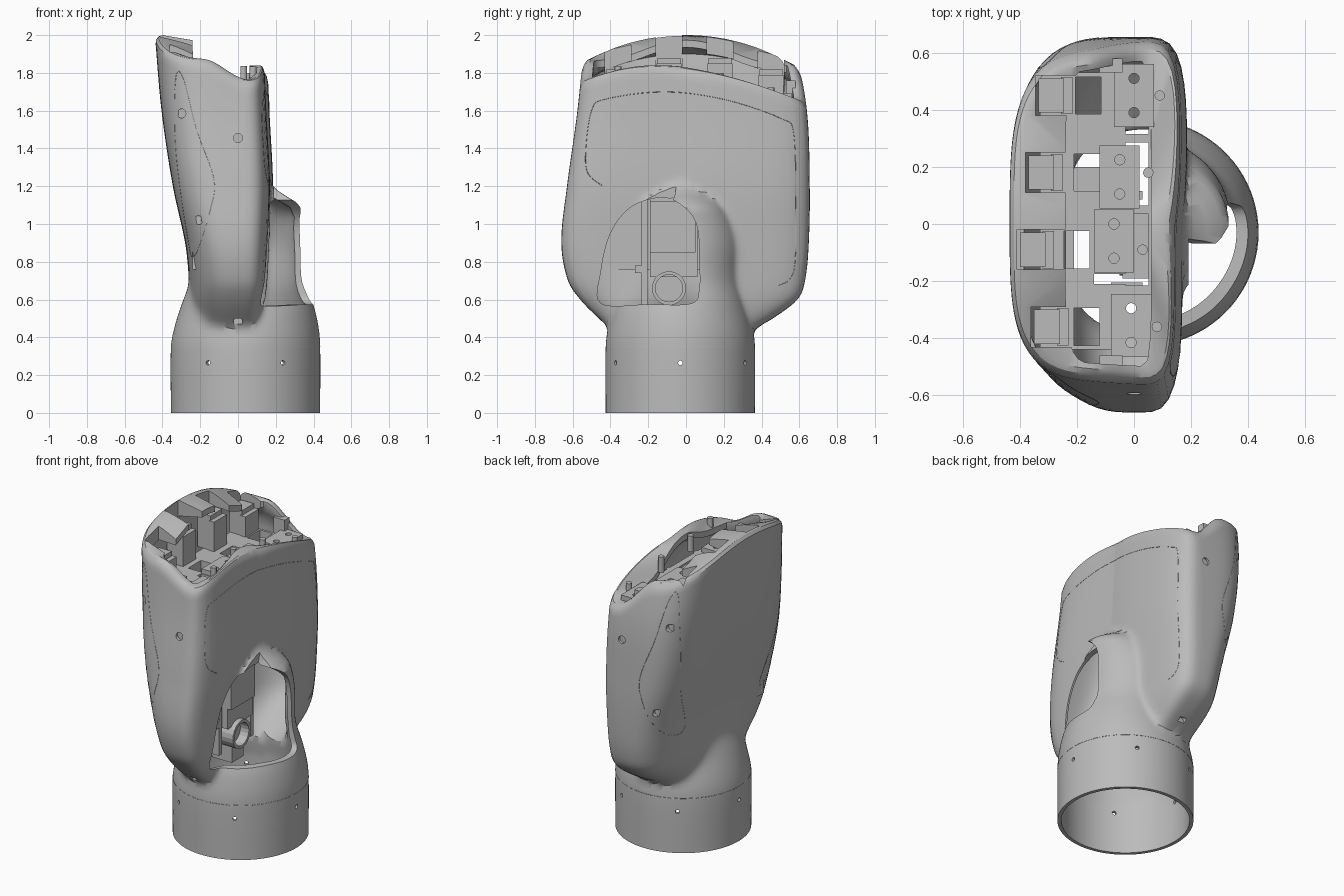
import bpy, bmesh, math
from mathutils import Vector, Matrix

if "Cube" in bpy.data.objects:
    bpy.data.objects.remove(bpy.data.objects["Cube"])

grey = bpy.data.materials.new("plain_grey")
grey.use_nodes = True
grey.diffuse_color = (0.5, 0.5, 0.5, 1)
grey.node_tree.nodes["Principled BSDF"].inputs["Base Color"].default_value = (0.5, 0.5, 0.5, 1)


def finish(name, bm):
    bmesh.ops.recalc_face_normals(bm, faces=bm.faces)
    me = bpy.data.meshes.new(name)
    bm.to_mesh(me)
    bm.free()
    me.materials.append(grey)
    ob = bpy.data.objects.new(name, me)
    bpy.context.collection.objects.link(ob)
    return ob


def activate(ob):
    bpy.ops.object.select_all(action='DESELECT')
    ob.select_set(True)
    bpy.context.view_layer.objects.active = ob


def add_box(bm, lo, hi):
    lo, hi = Vector(lo), Vector(hi)
    mat = Matrix.Translation((lo + hi) / 2) @ Matrix.Diagonal((*(hi - lo), 1))
    bmesh.ops.create_cube(bm, size=1, matrix=mat)


def add_rod(bm, centre, axis, r, length):
    rot = Vector(axis).to_track_quat('Z', 'Y').to_matrix().to_4x4()
    bmesh.ops.create_cone(bm, cap_ends=True, segments=20, radius1=r, radius2=r,
                          depth=length, matrix=Matrix.Translation(centre) @ rot)


def add_prism_x(bm, outline, x0, x1):
    near = [bm.verts.new((x0, y, z)) for y, z in outline]
    far = [bm.verts.new((x1, y, z)) for y, z in outline]
    bm.faces.new(near)
    bm.faces.new(far[::-1])
    for i in range(len(near)):
        bm.faces.new((near[i - 1], far[i - 1], far[i], near[i]))


def cut(target, bm, name):
    cutter = finish(name, bm)
    cutter.hide_render = True
    activate(target)
    mod = target.modifiers.new(name, 'BOOLEAN')
    mod.operation, mod.solver, mod.object = 'DIFFERENCE', 'MANIFOLD', cutter
    bpy.ops.object.modifier_apply(modifier=mod.name)
    bpy.data.objects.remove(cutter)


def sample(table, z):
    """Smooth interpolation of table rows keyed by height."""
    z = min(max(z, table[0][0]), table[-1][0])
    i = max(k for k in range(len(table) - 1) if table[k][0] <= z)
    a, b = table[i], table[i + 1]
    p, q = table[max(i - 1, 0)], table[min(i + 2, len(table) - 1)]
    h = b[0] - a[0]
    t = (z - a[0]) / h
    out = []
    for k in range(1, len(a)):
        m0 = (b[k] - p[k]) / (b[0] - p[0]) * h
        m1 = (q[k] - a[k]) / (q[0] - a[0]) * h
        out.append((2*t**3 - 3*t**2 + 1)*a[k] + (t**3 - 2*t**2 + t)*m0
                   + (3*t**2 - 2*t**3)*b[k] + (t**3 - t**2)*m1)
    return out


def smooth(t):
    t = min(max(t, 0), 1)
    return t * t * (3 - 2 * t)


# Palm section: height, y min, y max, x back, x palm
PALM = [(.35, .2, .2, .15, .08), (.45, .39, .37, .2, .1), (.5, .46, .46, .22, .12),
        (.6, .56, .59, .245, .14), (.7, .625, .63, .255, .15), (.9, .66, .65, .28, .16),
        (1.2, .63, .655, .345, .17), (1.6, .575, .64, .405, .15), (2, .535, .57, .44, .135)]
# Wrist and thumb mound section: height, centre x, centre y, radius
WRIST = [(0, .04, -.03, .395), (.35, .04, -.03, .395), (.45, .045, -.03, .382), (.57, .05, -.03, .35),
         (.7, .05, -.01, .3), (.9, .055, .01, .28), (1.02, .08, 0, .25), (1.1, .1, -.03, .225),
         (1.17, .06, -.03, .16), (1.23, .04, -.02, .12), (1.3, .03, 0, .1)]


def egg(a, back, front, y0, y1, n):
    c, s = math.cos(a), math.sin(a)
    return ((abs(c) / (front if c > 0 else back))**n + (abs(s) / (y1 if s > 0 else y0))**n)**(-1 / n)


def radius(a, z):
    c, s = math.cos(a), math.sin(a)
    cx, cy, r = sample(WRIST, z)
    d = c * cx + s * cy
    wrist = d + math.sqrt(max(d*d + r*r - cx*cx - cy*cy, 0))
    if z < .36:
        return wrist
    y0, y1, back, front = sample(PALM, z)
    n = 4.5 if c > 0 else 2.5 + 1.5 * smooth((z - .5) / .9)
    palm = egg(a, back, front + .02 * max(s, 0), y0, y1, n)
    return (palm**20 + wrist**20)**(1 / 20)


def inner_radius(a, z):
    if z < .38:
        return radius(a, z) - .022
    return min(radius(a, z + d) for d in (-.03, -.015, 0, .03)) - .028


def top_height(a):
    r = radius(a, 1.8)
    x, y = r * math.cos(a), r * math.sin(a)
    back = 2 - .42 * y * y
    front = 1.84 - (.6 if y < -.2 else .28) * (y + .2)**2
    return back + (front - back) * smooth((x + .2) / .26)


# Hollow shell: up the outside, over the rim, down the inside
bm = bmesh.new()
COLS, ROWS = 128, 60
columns = []
for j in range(COLS):
    a = 2 * math.pi * j / COLS
    zt = top_height(a)
    path = []
    for i in range(ROWS):
        z = (zt - .05) * i / (ROWS - 1)
        path.append((radius(a, z), z))
    r = radius(a, zt)
    for k in (1, 2, 3):
        b = k * math.pi / 6
        path.append((r - .04 * (1 - math.cos(b)), zt - .05 + .05 * math.sin(b)))
    lip = min(egg(a, .24, .06, .5, .57, 6), r - .06)
    drop = .025 * max(-math.cos(a), 0)
    path += [(lip, zt - .002 - drop), (lip, zt - .04 - drop), (r - .035, zt - .1)]
    for i in range(34, -1, -1):
        z = (zt - .15) * i / 34
        path.append((inner_radius(a, z), z))
    columns.append([bm.verts.new((p * math.cos(a), p * math.sin(a), z)) for p, z in path])
for j in range(COLS):
    u, v = columns[j], columns[(j + 1) % COLS]
    for i in range(len(u)):
        k = (i + 1) % len(u)
        bm.faces.new((u[i], v[i], v[k], u[k]))
shell = finish("palm_and_wrist_shell", bm)
bpy.context.view_layer.update()


# Seam lines laid onto the shell
def seam(name, rays, cyclic=True):
    hits = []
    for o, d in rays:
        ok, loc, _, _ = shell.ray_cast(Vector(o), Vector(d))
        if ok:
            hits.append(loc)
    cu = bpy.data.curves.new(name, 'CURVE')
    cu.dimensions, cu.bevel_depth, cu.bevel_resolution = '3D', .0015, 0
    sp = cu.splines.new('POLY')
    sp.points.add(len(hits) - 1)
    for p, h in zip(sp.points, hits):
        p.co = (*h, 1)
    sp.use_cyclic_u = cyclic
    cu.materials.append(grey)
    bpy.context.collection.objects.link(bpy.data.objects.new(name, cu))


def dense(pts, cyclic=True, n=6):
    out = []
    m = len(pts)
    for i in range(m if cyclic else m - 1):
        ids = [(i + k) % m if cyclic else min(max(i + k, 0), m - 1) for k in (-1, 0, 1, 2)]
        p, a, b, q = (Vector(pts[k]) for k in ids)
        for s in range(n):
            t = s / n
            out.append(a + (b - p) * t / 2 + (2*p - 5*a + 4*b - q) * t*t / 2 + (3*a - p - 3*b + q) * t**3 / 2)
    return out


leaf = [(-.33, 1.77), (-.29, 1.77), (-.22, 1.5), (-.13, 1.25), (-.14, 1.1), (-.23, .83), (-.27, .95), (-.33, 1.4)]
for side, label in ((-1, "front"), (1, "rear")):
    seam(label + "_side_panel_seam", [((x, side * 2, z), (0, -side, 0)) for x, z in dense(leaf)])
pad = [(-.44, 1.2), (-.52, 1.27), (-.53, 1.4), (-.5, 1.6), (-.43, 1.66), (-.12, 1.7), (.2, 1.66),
       (.5, 1.56), (.57, 1.48), (.58, 1.1), (.57, .75), (.48, .67)]
seam("palm_pad_seam", [((2, y, z), (-1, 0, 0)) for y, z in dense(pad, False)], False)
turns = [2 * math.pi * k / 90 for k in range(90)]
seam("wrist_seam", [((2 * math.cos(a), 2 * math.sin(a), .35), (-math.cos(a), -math.sin(a), 0)) for a in turns])

# Thumb opening
bm = bmesh.new()
opening = [(-.45, .58), (-.45, .75), (-.4, .95), (-.29, 1.09), (-.12, 1.14), (0, 1.08), (.06, .98),
           (.07, .8), (.07, .66), (.03, .58), (-.2, .575)]
add_prism_x(bm, dense(opening), .04, .6)
cut(shell, bm, "thumb_opening_cutter")
bm = bmesh.new()
add_prism_x(bm, [(-.36, .95), (-.28, 1.16), (-.04, 1.26), (-.06, 1.15), (-.12, 1), (-.2, .9)], .19, .6)
cut(shell, bm, "thumb_hood_cutter")

# Screw holes and finger notches
FINGERS = (.45, .18, -.09, -.36)
BACKS = (-.345, -.38, -.41, -.36)
bm = bmesh.new()
for k in range(6):
    a = k * math.pi / 3
    d = Vector((math.cos(a), math.sin(a), 0))
    add_rod(bm, Vector((.04, -.03, .265)) + d * .39, d, .012, .1)
for side in (-1, 1):
    for x, z in ((0, 1.455), (0, .485), (-.3, 1.585), (-.21, 1.02)):
        a = math.atan2(side * .6, x)
        for _ in range(8):
            a = math.atan2(side * math.sqrt(max(radius(a, z)**2 - x * x, 0)), x)
        add_rod(bm, (x, radius(a, z) * math.sin(a), z), (0, 1, 0), .024, .03)
cut(shell, bm, "screw_hole_cutter")
bm = bmesh.new()
for y, x in zip(FINGERS, BACKS):
    add_prism_x(bm, [(y - .07, 1.7), (y + .07, 1.7), (y + .07, 2.1), (y - .07, 2.1)], x, -.1)
cut(shell, bm, "finger_notch_cutter")
activate(shell)
bpy.ops.object.shade_smooth_by_angle(angle=math.radians(32))

# Finger hinge blocks
bm = bmesh.new()
for y, x, top in zip(FINGERS, BACKS, (1.82, 1.88, 1.88, 1.82)):
    add_box(bm, (x + .01, y - .06, 1.66), (x + .1, y + .06, top))
    add_box(bm, (x + .09, y - .065, 1.66), (x + .13, y + .065, top - .03))
finish("finger_hinge_blocks", bm)

# Deck with a tendon well for each finger
bm, wells = bmesh.new(), bmesh.new()
add_box(bm, (-.33, -.44, 1.58), (-.03, .53, 1.66))
for y, x in zip(FINGERS, (-.165, -.17, -.205, -.17)):
    add_box(wells, (x - .04, y - .065, 1.4), (x + .05, y + .065, 1.8))
add_box(wells, (-.14, -.21, 1.4), (-.01, -.175, 1.8))
deck = finish("tendon_deck", bm)
cut(deck, wells, "tendon_well_cutter")

# Finger platforms with screw holes
bm, holes = bmesh.new(), bmesh.new()
for y, x in zip((.45, .165, -.06, -.355), (0, -.05, -.07, -.01)):
    add_box(bm, (x - .07, y - .11, 1.65), (x + .07, y + .11, 1.69))
    for e in (-1, 1):
        add_rod(holes, (x, y + e * .06, 1.66), (0, 0, 1), .018, .3)
platforms = finish("finger_platforms", bm)
cut(platforms, holes, "platform_hole_cutter")

# Inner frame
bm = bmesh.new()
add_box(bm, (.05, -.5, 1.5), (.09, .54, 1.66))
add_box(bm, (-.12, -.52, 1.6), (-.04, -.46, 1.78))
add_box(bm, (-.12, .53, 1.6), (-.04, .58, 1.76))
for y in (-.23, .05, .3):
    add_box(bm, (-.1, y - .015, 1.3), (.1, y + .015, 1.66))
add_box(bm, (-.04, -.19, .72), (.06, .06, 1.45))
add_box(bm, (.06, -.19, .85), (.085, .05, 1.12))
add_box(bm, (-.24, -.45, .76), (-.21, .1, 1.3))
add_box(bm, (-.21, -.27, .74), (.03, -.23, .78))
for y in (-.22, .1):
    add_box(bm, (-.08, y - .015, .56), (.03, y + .015, 1.4))
add_box(bm, (-.24, .08, .36), (-.1, .2, .5))
finish("inner_frame", bm)

# Thumb bearing ring
bm = bmesh.new()
add_rod(bm, (.02, -.09, .66), (1, 0, 0), .09, .14)
ring = finish("thumb_bearing", bm)
bm = bmesh.new()
add_rod(bm, (.09, -.09, .66), (1, 0, 0), .072, .12)
cut(ring, bm, "bearing_cutter")

# Cable pegs set into the palm rim
bm = bmesh.new()
for x, y in ((.09, .45), (.05, .18), (.03, -.09), (.08, -.36)):
    add_rod(bm, (x, y, 1.79 - .28 * (y + .2)**2), (0, 0, 1), .018, .1)
finish("rim_pegs", bm)
